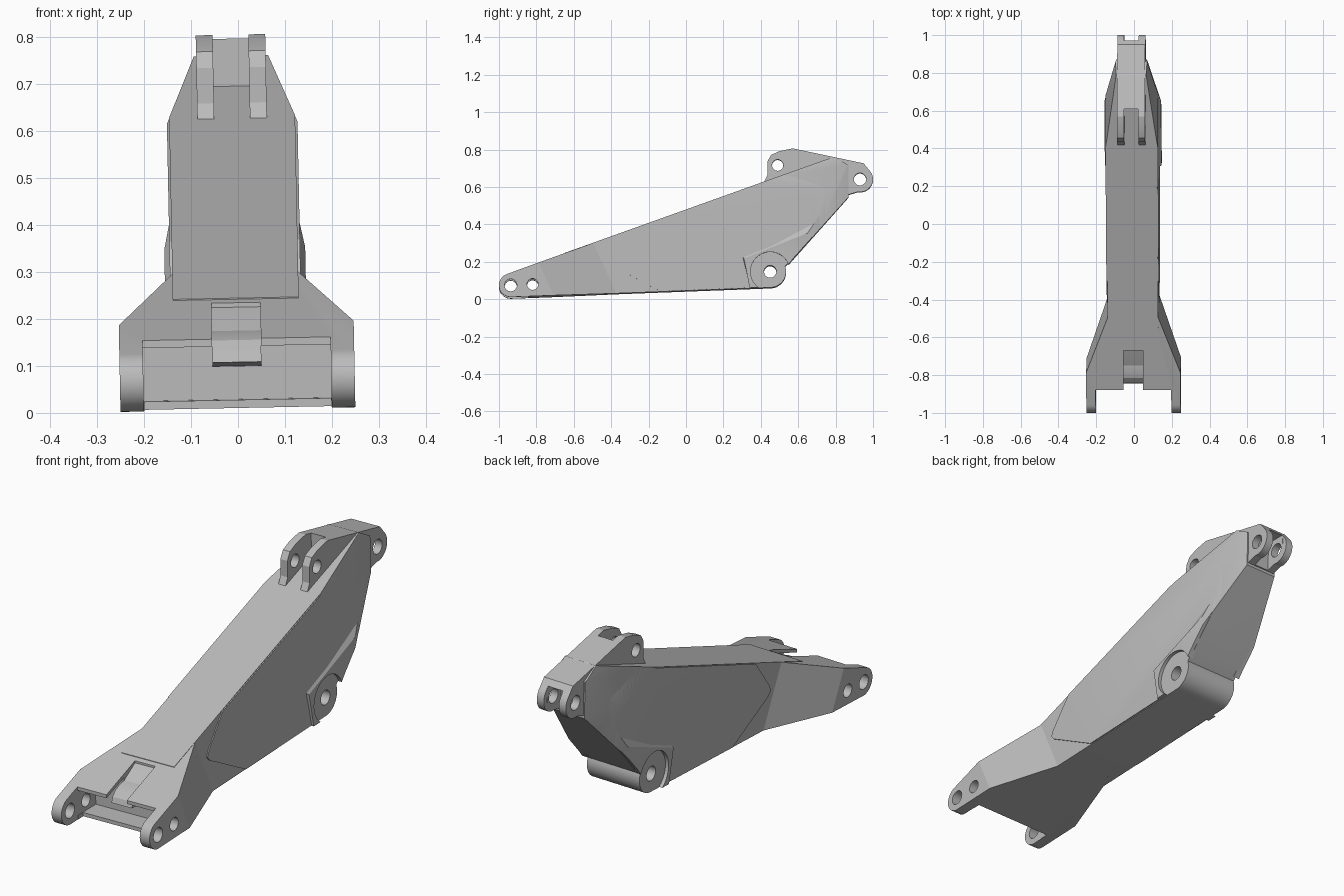
import bpy, bmesh, math
from mathutils import Vector, Matrix

if "Cube" in bpy.data.objects:
    bpy.data.objects.remove(bpy.data.objects["Cube"], do_unlink=True)

mat = bpy.data.materials.new("steel grey")
mat.use_nodes = True
GREY = (0.5, 0.5, 0.5, 1)
mat.diffuse_color = GREY
mat.node_tree.nodes["Principled BSDF"].inputs["Base Color"].default_value = GREY


def top(y):
    return 0.477 + 0.358 * y


def bottom(y):
    return 0.007 + 0.038 * (y + 0.94)


def arc(y, z, r, a0, a1, n=16):
    angles = [math.radians(a0 + (a1 - a0) * i / n) for i in range(n + 1)]
    return [(y + r * math.cos(a), z + r * math.sin(a)) for a in angles]


def prism(name, pts, x0, x1, end_pts=None):
    """Side profile in y, z swept across x, optionally to a second profile."""
    bm = bmesh.new()
    a = [bm.verts.new((x0, *p)) for p in pts]
    b = [bm.verts.new((x1, *p)) for p in (end_pts or pts)]
    bm.faces.new(a)
    bm.faces.new(b[::-1])
    for i in range(len(a)):
        j = (i + 1) % len(a)
        bm.faces.new((a[j], a[i], b[i], b[j]))
    bmesh.ops.recalc_face_normals(bm, faces=bm.faces)
    me = bpy.data.meshes.new(name)
    bm.to_mesh(me)
    bm.free()
    ob = bpy.data.objects.new(name, me)
    bpy.context.collection.objects.link(ob)
    me.materials.append(mat)
    return ob


def box(x, y0, y1, z0, z1):
    return prism("cutter", [(y0, z0), (y1, z0), (y1, z1), (y0, z1)], -x, x)


def bore(y, z, r):
    return prism("cutter", arc(y, z, r, 0, 348.75, 31), -0.5, 0.5)


def slice_off(ob, points, inside):
    """Cut along a plane and its mirror image, keeping the inside point."""
    bm = bmesh.new()
    bm.from_mesh(ob.data)
    for side in (1, -1):
        p, q, r = [Vector((side * x, y, z)) for x, y, z in points]
        n = (q - p).cross(r - p).normalized()
        if n.dot(Vector(inside) - p) > 0:
            n = -n
        cut = bmesh.ops.bisect_plane(bm, geom=bm.verts[:] + bm.edges[:] + bm.faces[:],
                                     plane_co=p, plane_no=n, clear_outer=True)
        edges = [e for e in cut["geom_cut"] if isinstance(e, bmesh.types.BMEdge) and e.is_boundary]
        if edges:
            bmesh.ops.holes_fill(bm, edges=edges, sides=0)
    bmesh.ops.recalc_face_normals(bm, faces=bm.faces)
    bm.to_mesh(ob.data)
    bm.free()


def carve(ob, cutters):
    for c in cutters:
        mod = ob.modifiers.new("cut", 'BOOLEAN')
        mod.operation, mod.solver, mod.object = 'DIFFERENCE', 'EXACT', c
    bpy.context.view_layer.update()
    dg = bpy.context.evaluated_depsgraph_get()
    me = bpy.data.meshes.new_from_object(ob.evaluated_get(dg))
    ob.modifiers.clear()
    ob.data = me
    for c in cutters:
        bpy.data.objects.remove(c, do_unlink=True)


def taper_rear(ob):
    keep = (0, 0.3, 0.3)
    slice_off(ob, [(0.15, 0.65, 0), (0.15, 0.65, 1), (0.08, 0.87, 0)], keep)
    slice_off(ob, [(0.136, 0.42, 0.625), (0.136, 0.67, 0.55), (0.08, 0.79, 0.757)], keep)


BOSS = (0.45, 0.145)
parts = []

# main arm with the rounded lower pivot
main = prism("main_arm", [(-0.65, bottom(-0.65))] + arc(*BOSS, 0.085, -88, 20)
             + [(0.575, 0.215), (0.87, 0.545), (0.87, 0.715), (0.79, top(0.79)),
                (-0.65, top(-0.65))], -0.134, 0.134)
taper_rear(main)
carve(main, [bore(*BOSS, 0.033)])
parts.append(main)

# side reinforcement plates with a pointed front edge, and the swell by the pivot
for side, label in ((1, "left"), (-1, "right")):
    plate = prism(label + "_side_plate",
                  [(-0.14, bottom(-0.14) + 0.003), (0.45, 0.064), (0.575, 0.217),
                   (0.868, 0.547), (0.868, 0.71), (0.79, top(0.79) - 0.003),
                   (-0.3, top(-0.3) - 0.003), (-0.405, 0.225), (-0.415, 0.2), (-0.4, 0.18)],
                  side * 0.12, side * 0.139)
    swell = prism(label + "_pivot_swell",
                  [(0.34, 0.058), (0.45, 0.062), (0.575, 0.217), (0.72, 0.38), (0.72, 0.45), (0.3, 0.225)],
                  side * 0.13, side * 0.150,
                  [(0.34, 0.058), (0.45, 0.062), (0.575, 0.217), (0.70, 0.357), (0.70, 0.37), (0.31, 0.215)])
    for ob in (plate, swell):
        taper_rear(ob)
        carve(ob, [bore(*BOSS, 0.105)])
        parts.append(ob)

# flared front fork: hollow between the lugs, notched top plate
fork = prism("front_fork", arc(-0.937, 0.07, 0.063, 110, 272)
             + [(-0.3, bottom(-0.3)), (-0.3, top(-0.3))], -0.25, 0.25)
slice_off(fork, [(0.25, -0.79, 0.195), (0.25, -0.71, 0.02), (0.14, -0.51, 0.29)], (0, -0.8, 0.1))
hollow = prism("cutter", [(-1.1, 0.024), (-0.75, 0.029), (-0.75, top(-0.75) - 0.02),
                          (-1.1, top(-1.1) - 0.02)], -0.2, 0.2)
carve(fork, [hollow, box(0.2, -1.1, -0.88, -0.2, 0.5), box(0.198, -1.1, -0.845, -0.2, 0.1),
             box(0.052, -1.1, -0.67, 0.1, 0.5),
             bore(-0.937, 0.07, 0.033), bore(-0.82, 0.075, 0.03)])
parts.append(fork)

# rounded ramp inside the fork notch
parts.append(prism("notch_ramp", [(-0.66, 0.23), (-0.67, 0.225), (-0.75, 0.175), (-0.785, 0.168),
                                  (-0.815, 0.155), (-0.837, 0.133), (-0.845, 0.108),
                                  (-0.74, 0.1), (-0.66, 0.1)], -0.052, 0.052))

# upper bracket and rear pivot lugs in one slab
bracket = prism("upper_bracket", [(0.41, 0.61), (0.435, 0.66), (0.435, 0.735), (0.455, 0.77),
                                  (0.5, 0.79), (0.57, 0.805), (0.95, 0.725)]
                + arc(0.932, 0.64, 0.068, 45, -100)
                + [(0.86, 0.555), (0.75, 0.6), (0.6, 0.6)], -0.074, 0.074)
carve(bracket, [box(0.038, 0.3, 0.61, 0.5, 1), box(0.038, 0.875, 1.1, 0.4, 0.7),
                box(0.0385, 0.975, 1.2, 0.3, 1), bore(0.49, 0.715, 0.03), bore(0.93, 0.64, 0.033)])
parts.append(bracket)

# slight roll of the whole arm, smooth bores and rounded ends
bpy.ops.object.select_all(action='DESELECT')
for ob in parts:
    ob.data.transform(Matrix.Rotation(-0.02, 4, 'Y'))
    ob.select_set(True)
bpy.context.view_layer.objects.active = parts[0]
bpy.ops.object.shade_smooth_by_angle(angle=math.radians(20))
